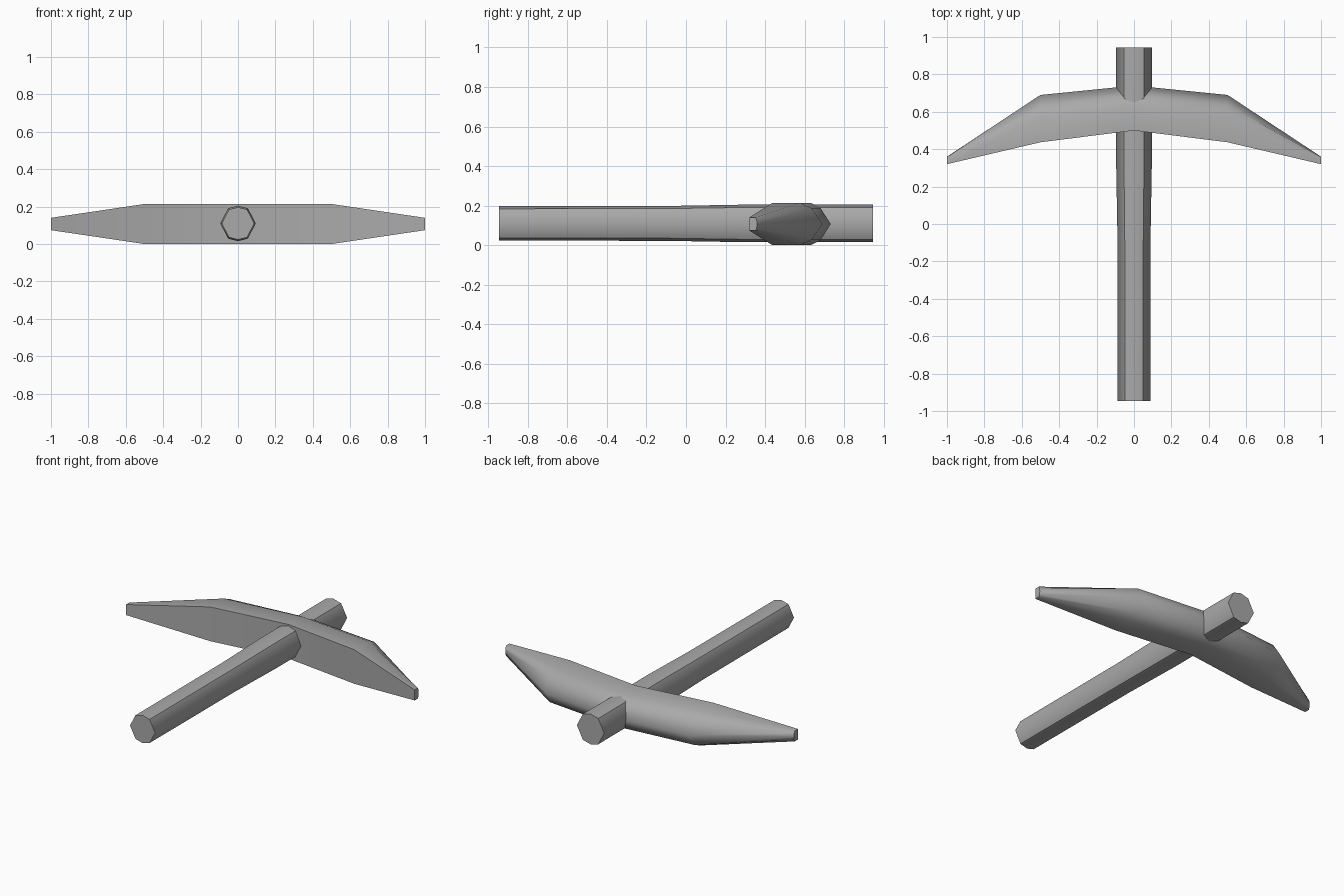
import bpy, bmesh

cube = bpy.data.objects.get("Cube")
if cube:
    bpy.data.objects.remove(cube, do_unlink=True)

# Single plain grey
grey = bpy.data.materials.new("grey")
grey.use_nodes = True
color = (0.4, 0.4, 0.4, 1)
grey.diffuse_color = color
grey.node_tree.nodes["Principled BSDF"].inputs["Base Color"].default_value = color


def loft(name, sections, sharp_rows):
    """Skin a list of closed rings, cap both ends, keep chosen long edges sharp."""
    bm = bmesh.new()
    rings = [[bm.verts.new(p) for p in ring] for ring in sections]
    n = len(rings[0])
    for a, b in zip(rings, rings[1:]):
        for i in range(n):
            j = (i + 1) % n
            bm.faces.new((a[i], a[j], b[j], b[i])).smooth = True
        for i in sharp_rows:
            bm.edges.get((a[i], b[i])).smooth = False
    for ring in (rings[0], rings[-1]):
        cap = bm.faces.new(ring)
        for e in cap.edges:
            e.smooth = False
    bmesh.ops.recalc_face_normals(bm, faces=bm.faces)
    mesh = bpy.data.meshes.new(name)
    bm.to_mesh(mesh)
    bm.free()
    mesh.materials.append(grey)
    obj = bpy.data.objects.new(name, mesh)
    bpy.context.collection.objects.link(obj)
    return obj


# Handle: eight-sided shaft, slightly thicker toward the head
octagon = [(1, 0), (.56, .85), (0, 1), (-.56, .85),
           (-1, 0), (-.56, -.85), (0, -1), (.56, -.85)]
stations = [(-.945, .087), (-.1, .088), (.3, .095), (.945, .095)]
loft("handle",
     [[(r * u, y, .11 + r * v) for u, v in octagon] for y, r in stations],
     sharp_rows=(1, 3, 5, 7))


# Head: flat front, flat top and bottom, rounded back, tapering to both tips
def head_ring(x, front, ridge, shoulder, back, half, shoulder_half):
    outline = [(front, -half), (front, half), (ridge, half), (shoulder, shoulder_half),
               (back, 0), (shoulder, -shoulder_half), (ridge, -half)]
    return [(x, y, .107 + z) for y, z in outline]


middle = (.5, .63, .685, .74, .107, .08)
bend = (.437, .575, .635, .69, .107, .08)
tip = (.32, .352, .357, .36, .033, .022)
loft("pick_head",
     [head_ring(x, *s) for x, s in
      ((-1, tip), (-.5, bend), (0, middle), (.5, bend), (1, tip))],
     sharp_rows=(0, 1))
